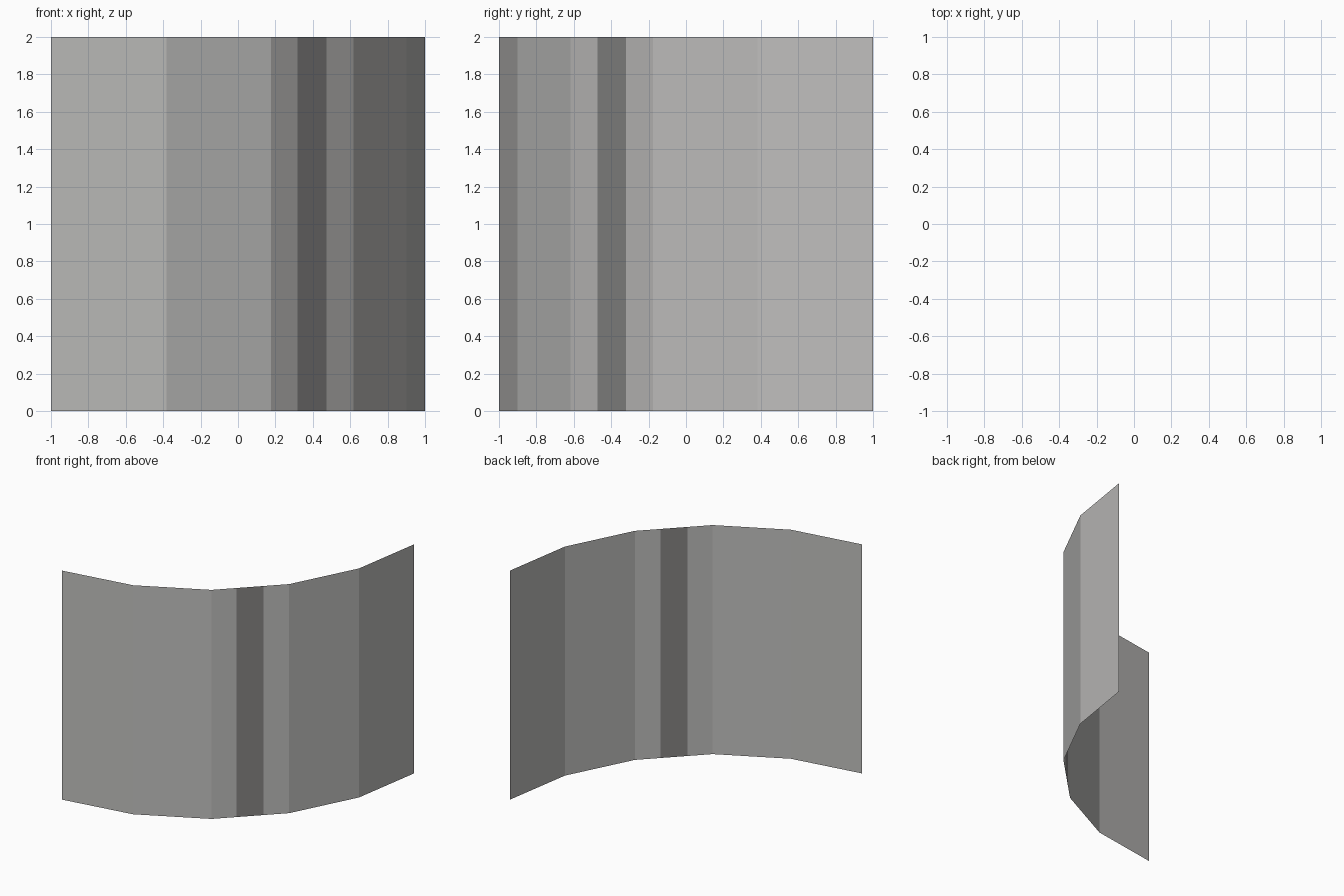
import bpy, math

if "Cube" in bpy.data.objects:
    bpy.data.objects.remove(bpy.data.objects["Cube"])

def material(name, col):
    m = bpy.data.materials.new(name)
    m.diffuse_color = (*col, 1)
    m.use_nodes = True
    m.node_tree.nodes["Principled BSDF"].inputs["Base Color"].default_value = m.diffuse_color
    return m

light = material("light grey", (0.52, 0.515, 0.505))
dark = material("dark grey", (0.24, 0.237, 0.232))

# Plan profile: quarter circle, radius 2, five flat segments
SEGMENTS, RADIUS, HEIGHT = 5, 2.0, 2.0
arc = []
for i in range(SEGMENTS + 1):
    a = math.radians(-90 + 90 * i / SEGMENTS)
    arc.append((-1 + RADIUS * math.cos(a), 1 + RADIUS * math.sin(a)))

# Cut the middle segment for the dark stripe
def between(p, q, t):
    return tuple(u + (v - u) * t for u, v in zip(p, q))

profile = arc[:3] + [between(arc[2], arc[3], t) for t in (0.325, 0.67)] + arc[3:]
STRIPE = 3

# Thin open sheet, extruded straight up
verts = [(x, y, z) for x, y in profile for z in (0, HEIGHT)]
faces = [(2 * i, 2 * i + 2, 2 * i + 3, 2 * i + 1) for i in range(len(profile) - 1)]
mesh = bpy.data.meshes.new("curved_wall")
mesh.from_pydata(verts, [], faces)
mesh.materials.append(light)
mesh.materials.append(dark)
mesh.polygons[STRIPE].material_index = 1
wall = bpy.data.objects.new("curved_wall", mesh)
bpy.context.collection.objects.link(wall)
